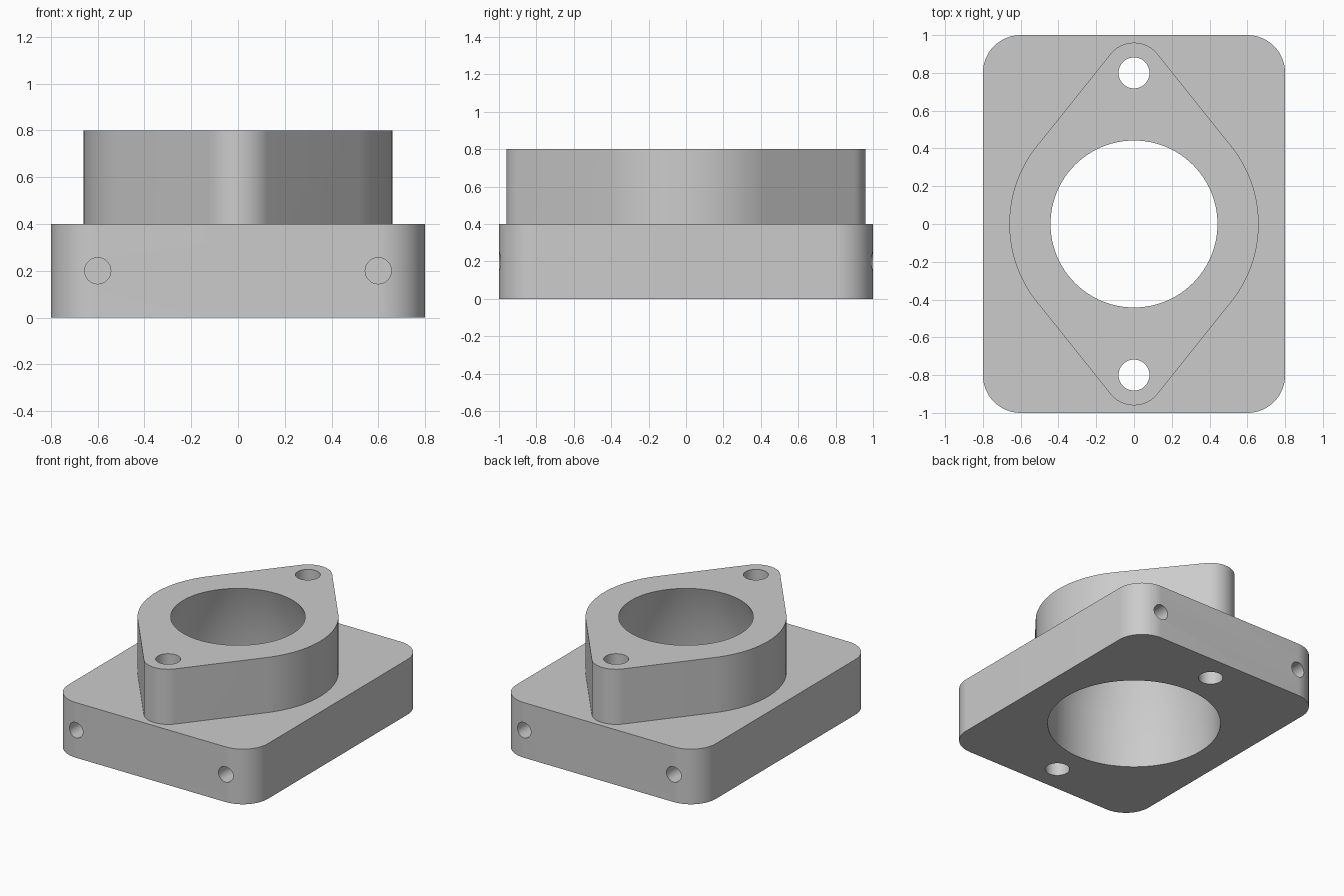
import bpy
import bmesh
from math import pi, sin, cos, asin, radians
from mathutils import Matrix, Vector

cube = bpy.data.objects.get("Cube")
if cube:
    bpy.data.objects.remove(cube, do_unlink=True)

# Single metal colour
GREY = (0.6, 0.6, 0.6, 1)
metal = bpy.data.materials.new("grey metal")
metal.use_nodes = True
metal.diffuse_color = GREY
metal.node_tree.nodes["Principled BSDF"].inputs["Base Color"].default_value = GREY


def add_object(name, bm):
    mesh = bpy.data.meshes.new(name)
    bmesh.ops.recalc_face_normals(bm, faces=bm.faces)
    bm.to_mesh(mesh)
    bm.free()
    mesh.materials.append(metal)
    obj = bpy.data.objects.new(name, mesh)
    bpy.context.collection.objects.link(obj)
    return obj


def arc(x, y, radius, start, end, steps):
    angles = [start + (end - start) * i / steps for i in range(steps + 1)]
    return [(x + radius * cos(a), y + radius * sin(a)) for a in angles]


def extrude(name, outline, bottom, top):
    bm = bmesh.new()
    face = bm.faces.new([bm.verts.new((x, y, bottom)) for x, y in outline])
    grown = bmesh.ops.extrude_face_region(bm, geom=[face], use_keep_orig=True)
    verts = [v for v in grown["geom"] if isinstance(v, bmesh.types.BMVert)]
    bmesh.ops.translate(bm, verts=verts, vec=(0, 0, top - bottom))
    return add_object(name, bm)


def drill(name, centre, radius, depth, sides, along_y=False):
    bm = bmesh.new()
    turn = Matrix.Rotation(pi / 2 if along_y else 0, 4, "X")
    bmesh.ops.create_cone(bm, cap_ends=True, segments=sides, radius1=radius,
                          radius2=radius, depth=depth,
                          matrix=Matrix.Translation(Vector(centre)) @ turn)
    return add_object(name, bm)


def turned(name, profile, sides):
    """Solid of revolution about z from (radius, height) pairs."""
    bm = bmesh.new()
    rings = [[bm.verts.new((r * cos(2 * pi * i / sides), r * sin(2 * pi * i / sides), z))
              for i in range(sides)] for r, z in profile]
    for low, high in zip(rings, rings[1:]):
        for i in range(sides):
            j = (i + 1) % sides
            bm.faces.new((low[i], low[j], high[j], high[i]))
    bm.faces.new(rings[0])
    bm.faces.new(rings[-1])
    return add_object(name, bm)


def combine(target, tool, operation):
    mod = target.modifiers.new(operation.lower(), "BOOLEAN")
    mod.operation = operation
    mod.solver = "EXACT"
    mod.object = tool
    bpy.context.view_layer.objects.active = target
    bpy.ops.object.modifier_apply(modifier=mod.name)
    bpy.data.objects.remove(tool, do_unlink=True)


# Base block with rounded upright corners
corners = []
for i, (sx, sy) in enumerate([(1, 1), (-1, 1), (-1, -1), (1, -1)]):
    corners += arc(sx * 0.6, sy * 0.8, 0.2, i * pi / 2, (i + 1) * pi / 2, 16)
body = extrude("flanged_mounting_block", corners, 0, 0.4)

# Raised flange: large middle arcs joined by tangents to small end arcs
BIG, SMALL, REACH = 0.66, 0.16, 0.8
t = asin((BIG - SMALL) / REACH)
outline = (arc(0, 0, BIG, -t, t, 32)
           + arc(0, REACH, SMALL, t, pi - t, 24)
           + arc(0, 0, BIG, pi - t, pi + t, 32)
           + arc(0, -REACH, SMALL, pi + t, 2 * pi - t, 24))
combine(body, extrude("raised_flange", outline, 0.2, 0.8), "UNION")

# Central bore: straight through the block, tapering in through the flange
bore = [(0.58, -0.1), (0.58, 0.4), (0.442, 0.8), (0.407, 0.9)]
combine(body, turned("bore", bore, 96), "DIFFERENCE")

# Two bolt holes
for side in (-1, 1):
    combine(body, drill("bolt_hole", (0, side * REACH, 0.4), 0.082, 2, 48), "DIFFERENCE")

# Blind holes in the front and back ends
for sx in (-1, 1):
    for sy in (-1, 1):
        combine(body, drill("end_hole", (sx * 0.6, sy, 0.2), 0.056, 0.8, 32, True),
                "DIFFERENCE")

# Smooth curved walls, sharp rims
bpy.ops.object.select_all(action="DESELECT")
body.select_set(True)
bpy.context.view_layer.objects.active = body
bpy.ops.object.shade_smooth_by_angle(angle=radians(30))
